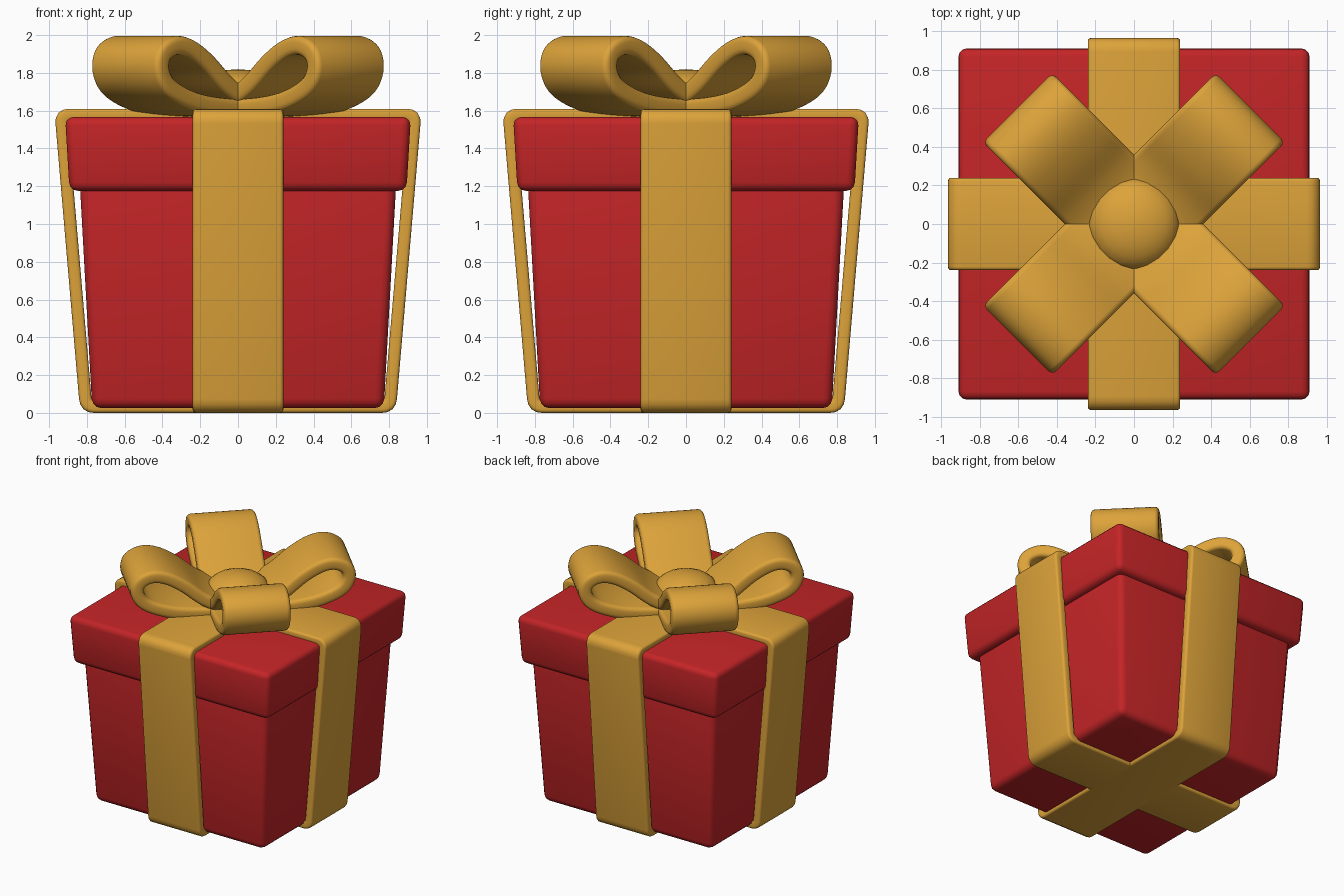
import bpy, bmesh, math
from mathutils import Vector

if "Cube" in bpy.data.objects:
    bpy.data.objects.remove(bpy.data.objects["Cube"])


def material(name, rgb):
    m = bpy.data.materials.new(name)
    m.diffuse_color = (*rgb, 1)
    m.use_nodes = True
    m.node_tree.nodes["Principled BSDF"].inputs["Base Color"].default_value = m.diffuse_color
    return m


red = material("red card", (0.55, 0.018, 0.02))
gold = material("gold ribbon", (0.72, 0.365, 0.042))


def finish(name, bm, mat, angle=35):
    bmesh.ops.recalc_face_normals(bm, faces=bm.faces)
    me = bpy.data.meshes.new(name)
    bm.to_mesh(me)
    bm.free()
    me.materials.append(mat)
    ob = bpy.data.objects.new(name, me)
    bpy.context.collection.objects.link(ob)
    bpy.ops.object.select_all(action='DESELECT')
    ob.select_set(True)
    bpy.context.view_layer.objects.active = ob
    bpy.ops.object.shade_smooth_by_angle(angle=math.radians(angle))
    return ob


def tapered_box(name, z0, z1, h0, h1, bevel):
    bm = bmesh.new()
    bmesh.ops.create_cube(bm, size=2)
    for v in bm.verts:
        h, z = (h0, z0) if v.co.z < 0 else (h1, z1)
        v.co = (v.co.x * h, v.co.y * h, z)
    bmesh.ops.bevel(bm, geom=bm.edges[:], offset=bevel, segments=3,
                    profile=0.5, affect='EDGES')
    return finish(name, bm, red)


def strip(name, path, width, thick, bevel, closed, angle):
    """Sweep a rounded rectangle along a path in the (r, z) plane, turned about z."""
    w, t = width / 2, thick / 2
    section = []
    for sx, sy, start in ((1, 1, 0), (-1, 1, 90), (-1, -1, 180), (1, -1, 270)):
        for k in range(4):
            a = math.radians(start + 30 * k)
            section.append((sx * (w - bevel) + bevel * math.cos(a),
                            sy * (t - bevel) + bevel * math.sin(a)))
    bm = bmesh.new()
    n = len(path)
    ca, sa = math.cos(angle), math.sin(angle)
    rings = []
    for i, p in enumerate(path):
        before = path[i - 1] if closed or i else p
        after = path[(i + 1) % n] if closed or i < n - 1 else p
        d1, d2 = (p - before).normalized(), (after - p).normalized()
        d = (d1 + d2).normalized()
        miter = 1 / max(0.6, d.dot(d2)) if d2.length else 1
        normal = Vector((-d.y, d.x)) * miter
        ring = []
        for u, v in section:
            q = p + normal * v
            ring.append(bm.verts.new((q.x * ca - u * sa, q.x * sa + u * ca, q.y)))
        rings.append(ring)
    m = len(section)
    for i in range(n if closed else n - 1):
        a, b = rings[i], rings[(i + 1) % n]
        for k in range(m):
            bm.faces.new((a[k], a[(k + 1) % m], b[(k + 1) % m], b[k]))
    if not closed:
        bm.faces.new(rings[0])
        bm.faces.new(rings[-1])
    return finish(name, bm, gold, 40)


def spline(pts, steps=5):
    """Smooth open curve through the points."""
    p = [Vector(q) for q in pts]
    p = [2 * p[0] - p[1]] + p + [2 * p[-1] - p[-2]]
    out = []
    for i in range(1, len(p) - 2):
        a, b, c, d = p[i - 1:i + 3]
        for s in range(steps):
            t = s / steps
            out.append(0.5 * (2 * b + (c - a) * t + (2 * a - 5 * b + 4 * c - d) * t * t
                              + (3 * b - a - 3 * c + d) * t ** 3))
    return out + [p[-2]]


def rounded(corners, radius, steps=4):
    """Closed polygon with rounded corners."""
    c = [Vector(q) for q in corners]
    out = []
    for i, p in enumerate(c):
        a = p + (c[i - 1] - p).normalized() * radius
        b = p + (c[(i + 1) % len(c)] - p).normalized() * radius
        for s in range(steps + 1):
            t = s / steps
            out.append(a * (1 - t) ** 2 + p * 2 * t * (1 - t) + b * t * t)
    return out


# Box and lid
tapered_box("box_body", 0.025, 1.3, 0.772, 0.842, 0.05)
tapered_box("lid", 1.175, 1.567, 0.892, 0.915, 0.045)

# Two wrapping ribbons, crossing under the box and over the lid
band = rounded([(-0.805, 0.033), (0.805, 0.033), (0.937, 1.577), (-0.937, 1.577)], 0.045)
for i in range(2):
    strip(f"ribbon_{i + 1}", band, 0.48, 0.066, 0.018, True, i * math.pi / 2)

# Four teardrop bow loops on the diagonals
loop = spline([(0.0, 1.63), (0.15, 1.655), (0.3, 1.73), (0.45, 1.85), (0.58, 1.925),
               (0.69, 1.945), (0.78, 1.905), (0.805, 1.83), (0.77, 1.75),
               (0.68, 1.69), (0.52, 1.64), (0.3, 1.615), (0.0, 1.61)])
for i in range(4):
    strip(f"bow_loop_{i + 1}", loop, 0.51, 0.1, 0.03, False, math.pi / 4 + i * math.pi / 2)

# Flattened knot in the middle
bm = bmesh.new()
bmesh.ops.create_uvsphere(bm, u_segments=20, v_segments=12, radius=0.24)
for v in bm.verts:
    v.co.z = v.co.z * 0.56 + 1.685
finish("bow_knot", bm, gold, 60)
